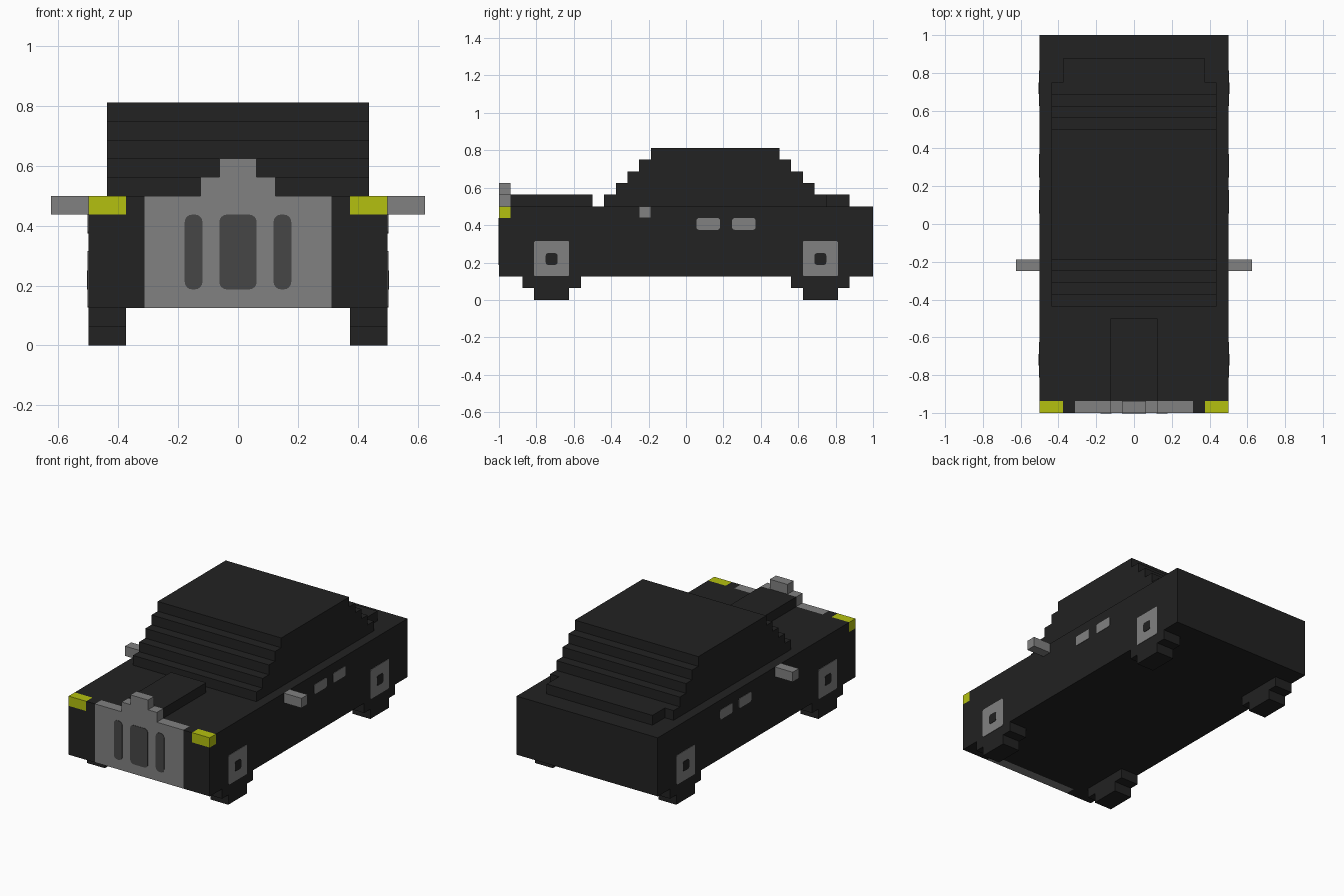
import bpy, bmesh, math

cube = bpy.data.objects.get("Cube")
if cube:
    bpy.data.objects.remove(cube, do_unlink=True)

U = 1 / 16  # block size; all dimensions below are in blocks


def material(name, rgb):
    m = bpy.data.materials.new(name)
    m.use_nodes = True
    m.diffuse_color = (*rgb, 1)
    m.node_tree.nodes["Principled BSDF"].inputs["Base Color"].default_value = (*rgb, 1)
    return m


BLACK = material("black paint", (0.016, 0.016, 0.016))
GREY = material("grey metal", (0.22, 0.22, 0.22))
DARK = material("dark grey", (0.061, 0.061, 0.061))
YELLOW = material("yellow lamp", (0.456, 0.527, 0.005))


def prism(name, profile, axis, lo, hi, mat):
    """Extrude a 2D profile, (y, z) along x or (x, z) along y."""
    def place(p, depth):
        a, b = p
        v = (depth, a, b) if axis == "x" else (a, depth, b)
        return [c * U for c in v]

    bm = bmesh.new()
    near = [bm.verts.new(place(p, lo)) for p in profile]
    far = [bm.verts.new(place(p, hi)) for p in profile]
    bm.faces.new(near)
    bm.faces.new(far)
    for i in range(len(profile)):
        j = (i + 1) % len(profile)
        bm.faces.new((near[i], near[j], far[j], far[i]))
    bmesh.ops.recalc_face_normals(bm, faces=bm.faces)
    mesh = bpy.data.meshes.new(name)
    bm.to_mesh(mesh)
    bm.free()
    mesh.materials.append(mat)
    ob = bpy.data.objects.new(name, mesh)
    bpy.context.collection.objects.link(ob)
    return ob


def rect(a0, a1, b0, b1):
    return [(a0, b0), (a1, b0), (a1, b1), (a0, b1)]


def rounded(a0, a1, b0, b1, r):
    pts = []
    centres = rect(a0 + r, a1 - r, b0 + r, b1 - r)
    for k, (a, b) in enumerate(centres):
        for s in range(5):
            t = math.pi * (1 + k / 2 + s / 8)
            pts.append((a + r * math.cos(t), b + r * math.sin(t)))
    return pts


def steps(rows, base):
    """Stepped outline from one (low, high) span per block-high layer."""
    left, right = [], []
    for i, (lo, hi) in enumerate(rows):
        for z in (base + i, base + i + 1):
            left.append((lo, z))
            right.append((hi, z))
    return right + left[::-1]


# Main body, bonnet, stepped cabin and rear ledge
prism("body", rect(-15, 16, 2, 8), "x", -8, 8, BLACK)
prism("bonnet_ridge", rect(-15, -8, 8, 9), "x", -2, 2, BLACK)
prism("cabin", steps([(-7 + i, 12 - i) for i in range(5)], 8), "x", -7, 7, BLACK)
prism("rear_ledge", rect(12, 14, 8, 9), "x", -6, 6, BLACK)

# Grille with a stepped crest and three dark slots
crest = [(-5, 2), (5, 2), (5, 8), (2, 8), (2, 9), (1, 9), (1, 10),
         (-1, 10), (-1, 9), (-2, 9), (-2, 8), (-5, 8)]
prism("grille", crest, "y", -16, -15, GREY)
for name, x0, x1, r in (("right", -3, -2, 0.4), ("centre", -1, 1, 0.4), ("left", 2, 3, 0.4)):
    slot = rounded(x0 * 0.95, x1 * 0.95, 3, 7, r) if name != "centre" else rounded(x0, x1, 3, 7, r)
    prism(name + "_grille_slot", slot, "y", -16.04, -15.9, DARK)

for side, s in (("left", 1), ("right", -1)):
    # Front fender around the headlight
    fender = [(5, 2), (8, 2), (8, 7), (6, 7), (6, 8), (5, 8)]
    prism(side + "_front_fender", [(s * x, z) for x, z in fender], "y", -16, -15, BLACK)
    prism(side + "_headlight", rect(s * 6, s * 8, 7, 8), "y", -16, -15, YELLOW)

    # Side mirror and door handles
    prism(side + "_mirror", rect(-4, -3, 7, 8), "x", s * 8, s * 10, GREY)
    for label, y in (("front", 0.9), ("rear", 3.95)):
        prism(f"{side}_{label}_door_handle", rounded(y, y + 2, 6, 7, 0.2),
              "x", s * 7.9, s * 8.04, GREY)

    # Stepped wheels with square hubs
    for label, c in (("front", -11.5), ("rear", 11.5)):
        wheel = f"{side}_{label}_wheel"
        prism(wheel, steps([(c - 1.5, c + 1.5), (c - 2.5, c + 2.5)], 0),
              "x", s * 6, s * 8, BLACK)
        prism(wheel + "_hub", rounded(c - 1.5, c + 1.5, 2.03, 5.05, 0.15),
              "x", s * 7.9, s * 8.04, GREY)
        prism(wheel + "_hub_centre", rounded(c - 0.5, c + 0.5, 3, 4, 0.2),
              "x", s * 7.9, s * 8.08, BLACK)
